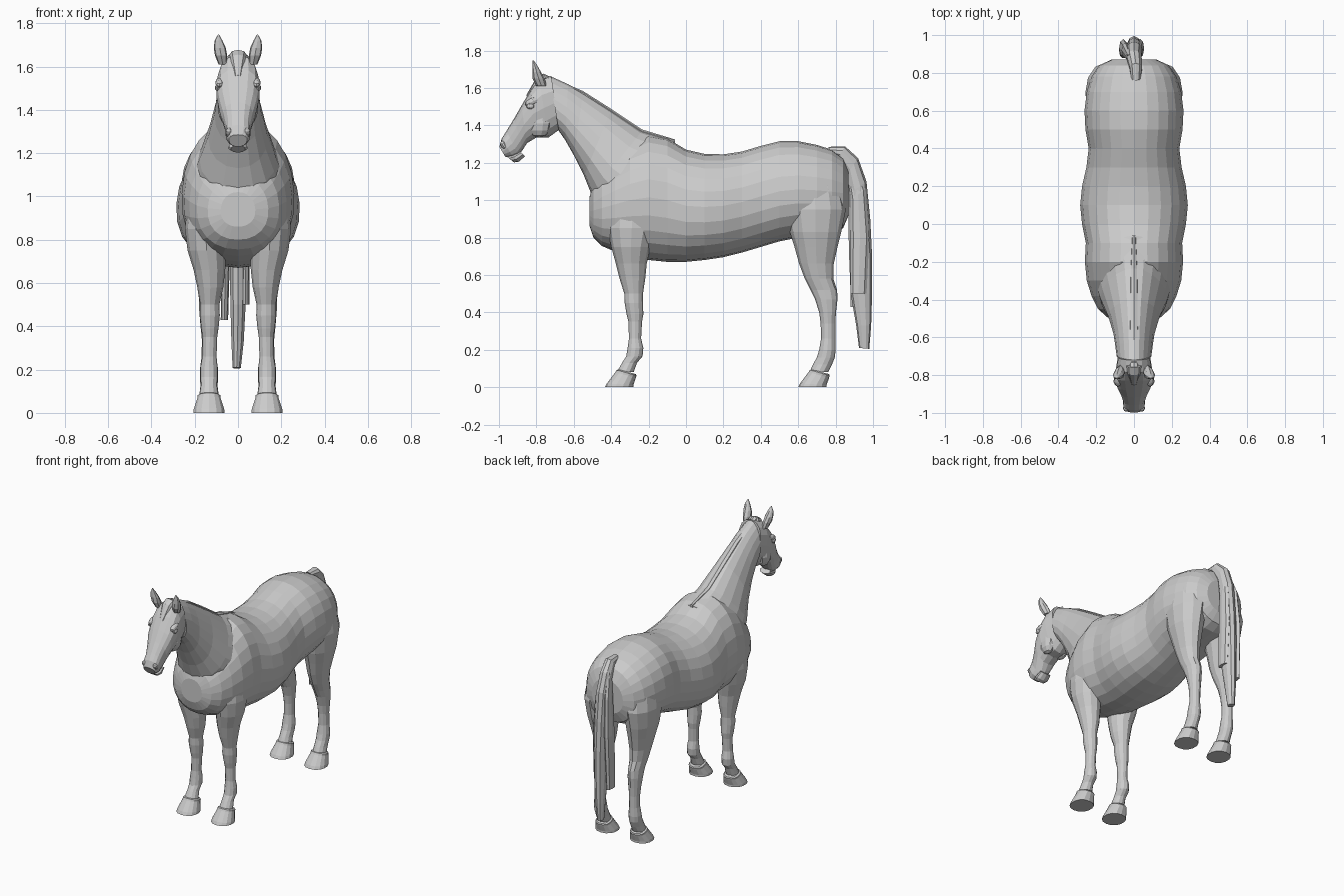
import bpy, bmesh, math


def loft(name, rows, sides=14, power=1.0, taper=0.0, mirror=False):
    """Skin oval rings; each row is (y0, z0, y1, z1, x centre, half width)."""
    bm = bmesh.new()
    rings = []
    for y0, z0, y1, z1, x, hw in rows:
        ring = []
        for i in range(sides):
            a = 2 * math.pi * i / sides
            c, s = math.cos(a), math.sin(a)
            c = math.copysign(abs(c) ** power, c)
            s = math.copysign(abs(s) ** power, s)
            ring.append(bm.verts.new((x + hw * s * (1 - taper * c),
                                      (y0 + y1) / 2 + (y0 - y1) / 2 * c,
                                      (z0 + z1) / 2 + (z0 - z1) / 2 * c)))
        rings.append(ring)
    for a, b in zip(rings, rings[1:]):
        for i in range(sides):
            j = (i + 1) % sides
            bm.faces.new((a[i], a[j], b[j], b[i]))
    bm.faces.new(rings[0])
    bm.faces.new(rings[-1])
    bmesh.ops.recalc_face_normals(bm, faces=bm.faces)
    me = bpy.data.meshes.new(name)
    bm.to_mesh(me)
    bm.free()
    ob = bpy.data.objects.new(name, me)
    bpy.context.collection.objects.link(ob)
    if mirror:
        ob.modifiers.new("Mirror", 'MIRROR').use_mirror_merge = False
    return ob


def upright(rows):
    """(y, top, bottom, half width) to loft rows."""
    return [(y, t, y, b, 0, w) for y, t, b, w in rows]


def level(rows):
    """(z, front y, back y, x, half width) to loft rows."""
    return [(f, z, b, z, x, w) for z, f, b, x, w in rows]


def blob(name, loc, size, rot=0):
    """Small mirrored ellipsoid."""
    bm = bmesh.new()
    bmesh.ops.create_uvsphere(bm, u_segments=10, v_segments=6, radius=1)
    ca, sa = math.cos(rot), math.sin(rot)
    for v in bm.verts:
        x, y, z = (v.co[i] * size[i] for i in range(3))
        v.co = (loc[0] + x, loc[1] + y * ca - z * sa, loc[2] + y * sa + z * ca)
    me = bpy.data.meshes.new(name)
    bm.to_mesh(me)
    bm.free()
    ob = bpy.data.objects.new(name, me)
    bpy.context.collection.objects.link(ob)
    ob.modifiers.new("Mirror", 'MIRROR').use_mirror_merge = False


# Barrel, chest and rump
loft("torso", upright([
    (-0.515, 1.02, 0.86, 0.08), (-0.495, 1.09, 0.80, 0.14),
    (-0.45, 1.16, 0.755, 0.19), (-0.38, 1.23, 0.725, 0.225),
    (-0.30, 1.30, 0.70, 0.25), (-0.20, 1.35, 0.68, 0.26),
    (-0.10, 1.33, 0.67, 0.255), (0.0, 1.27, 0.67, 0.275),
    (0.10, 1.247, 0.68, 0.285), (0.20, 1.245, 0.695, 0.275),
    (0.30, 1.26, 0.72, 0.252), (0.40, 1.29, 0.75, 0.24),
    (0.50, 1.315, 0.78, 0.257), (0.60, 1.315, 0.80, 0.262),
    (0.70, 1.295, 0.81, 0.25), (0.78, 1.27, 0.82, 0.225),
    (0.84, 1.225, 0.85, 0.185), (0.87, 1.15, 0.92, 0.12)]),
    sides=24, power=0.92, taper=0.06)

# Neck
loft("neck", [
    (-0.73, 1.665, -0.68, 1.37, 0, 0.09), (-0.63, 1.62, -0.645, 1.32, 0, 0.098),
    (-0.55, 1.575, -0.60, 1.24, 0, 0.107), (-0.40, 1.48, -0.545, 1.13, 0, 0.135),
    (-0.235, 1.37, -0.505, 1.03, 0, 0.175), (-0.06, 1.315, -0.43, 0.92, 0, 0.21)],
    sides=18, taper=0.2)

# Head
loft("head", [
    (-0.72, 1.665, -0.68, 1.375, 0, 0.085), (-0.785, 1.65, -0.735, 1.335, 0, 0.095),
    (-0.83, 1.59, -0.80, 1.335, 0, 0.10), (-0.88, 1.505, -0.85, 1.305, 0, 0.088),
    (-0.92, 1.435, -0.872, 1.27, 0, 0.07), (-0.96, 1.37, -0.895, 1.24, 0, 0.057),
    (-0.985, 1.33, -0.925, 1.23, 0, 0.057), (-0.998, 1.285, -0.965, 1.23, 0, 0.042)],
    sides=16, power=0.85, taper=-0.1)
loft("lower_lip", [
    (-0.89, 1.265, -0.86, 1.235, 0, 0.04), (-0.93, 1.245, -0.895, 1.205, 0, 0.045),
    (-0.96, 1.235, -0.92, 1.202, 0, 0.035)], sides=10)
blob("cheek", (0.055, -0.785, 1.41), (0.04, 0.065, 0.075))
blob("brow", (0.085, -0.825, 1.525), (0.02, 0.04, 0.02), 0.4)
blob("eye", (0.095, -0.832, 1.502), (0.013, 0.022, 0.015))
blob("nostril", (0.042, -0.975, 1.295), (0.016, 0.016, 0.024), 0.5)
loft("ear", level([
    (1.61, -0.80, -0.745, 0.07, 0.02), (1.65, -0.82, -0.755, 0.078, 0.028),
    (1.685, -0.822, -0.775, 0.084, 0.028), (1.72, -0.822, -0.795, 0.09, 0.018),
    (1.747, -0.82, -0.814, 0.09, 0.003)]), sides=8, taper=-0.2, mirror=True)

# Mane crest and forelock
loft("mane", [
    (-0.76, 1.675, -0.74, 1.62, 0, 0.025), (-0.55, 1.583, -0.56, 1.53, 0, 0.025),
    (-0.40, 1.488, -0.42, 1.43, 0, 0.025), (-0.235, 1.378, -0.25, 1.32, 0, 0.022),
    (-0.06, 1.325, -0.06, 1.29, 0, 0.01)], sides=8)
loft("forelock", [
    (-0.76, 1.677, -0.74, 1.63, 0, 0.04), (-0.80, 1.655, -0.78, 1.62, 0, 0.035),
    (-0.855, 1.56, -0.83, 1.55, 0, 0.015)], sides=8)

# Front legs
loft("front_leg", level([
    (1.00, -0.40, -0.17, 0.15, 0.08), (0.85, -0.42, -0.16, 0.15, 0.095),
    (0.75, -0.40, -0.19, 0.145, 0.088), (0.66, -0.375, -0.21, 0.132, 0.073),
    (0.58, -0.355, -0.218, 0.128, 0.06), (0.50, -0.33, -0.23, 0.13, 0.044),
    (0.45, -0.328, -0.23, 0.13, 0.046), (0.39, -0.318, -0.228, 0.13, 0.04),
    (0.35, -0.308, -0.235, 0.13, 0.034), (0.26, -0.305, -0.24, 0.132, 0.033),
    (0.21, -0.312, -0.228, 0.134, 0.04), (0.165, -0.32, -0.232, 0.134, 0.04),
    (0.13, -0.342, -0.262, 0.134, 0.037), (0.08, -0.37, -0.28, 0.134, 0.045)]),
    sides=12, mirror=True)

# Hind legs
loft("hind_leg", level([
    (1.08, 0.54, 0.83, 0.14, 0.10), (0.95, 0.53, 0.855, 0.15, 0.108),
    (0.83, 0.555, 0.83, 0.15, 0.095), (0.75, 0.58, 0.81, 0.145, 0.08),
    (0.66, 0.605, 0.79, 0.138, 0.065), (0.58, 0.635, 0.788, 0.135, 0.053),
    (0.52, 0.665, 0.808, 0.133, 0.046), (0.47, 0.69, 0.81, 0.133, 0.046),
    (0.40, 0.712, 0.802, 0.133, 0.04), (0.34, 0.72, 0.798, 0.133, 0.034),
    (0.26, 0.722, 0.798, 0.134, 0.034), (0.20, 0.712, 0.80, 0.134, 0.042),
    (0.16, 0.70, 0.796, 0.134, 0.041), (0.12, 0.678, 0.78, 0.134, 0.04),
    (0.08, 0.66, 0.76, 0.134, 0.045)]),
    sides=12, mirror=True)

# Hooves with coronet band
for name, y in (("front_hoof", -0.433), ("hind_hoof", 0.60)):
    loft(name, [
        (y + 0.075, 0.095, y + 0.165, 0.07, 0.134, 0.045),
        (y + 0.062, 0.092, y + 0.168, 0.062, 0.134, 0.055),
        (y + 0.055, 0.08, y + 0.165, 0.05, 0.134, 0.055),
        (y + 0.01, 0.02, y + 0.152, 0.012, 0.134, 0.072),
        (y, 0, y + 0.152, 0, 0.134, 0.074)], sides=14, power=0.9, mirror=True)

# Tail: main lock plus two shorter side locks
loft("tail", [
    (0.76, 1.285, 0.78, 1.24, 0.01, 0.025), (0.85, 1.288, 0.81, 1.22, 0.01, 0.035),
    (0.92, 1.225, 0.855, 1.13, 0, 0.042), (0.965, 1.10, 0.868, 1.03, 0, 0.045),
    (0.985, 0.90, 0.868, 0.88, 0, 0.042), (0.995, 0.70, 0.872, 0.70, 0, 0.04),
    (0.995, 0.50, 0.88, 0.50, 0, 0.037), (0.99, 0.33, 0.91, 0.33, -0.002, 0.03),
    (0.98, 0.205, 0.925, 0.21, -0.006, 0.02)], sides=10)
for name, side, end in (("tail_lock_left", -0.057, 0.43), ("tail_lock_right", 0.032, 0.50)):
    loft(name, [
        (0.90, 1.23, 0.86, 1.16, side * 0.4, 0.015),
        (0.96, 1.06, 0.88, 1.0, side * 0.8, 0.02),
        (0.98, 0.80, 0.88, 0.80, side, 0.022),
        (0.965, end, 0.88, end, side * 1.1, 0.017)], sides=8)
